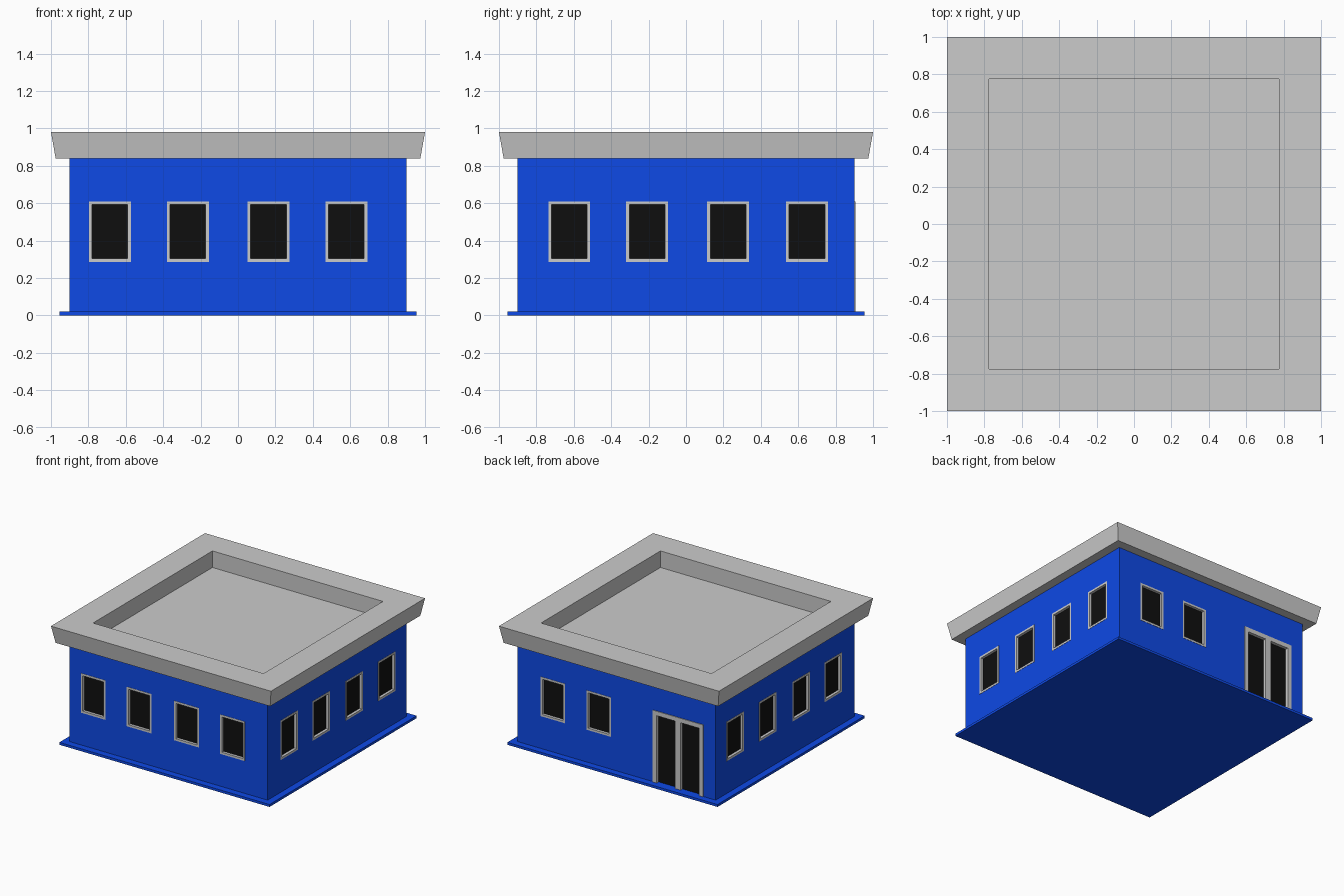
import bpy, bmesh
from math import radians
from mathutils import Matrix

if "Cube" in bpy.data.objects:
    bpy.data.objects.remove(bpy.data.objects["Cube"])

def material(name, color):
    m = bpy.data.materials.new(name)
    m.diffuse_color = (*color, 1)
    m.use_nodes = True
    m.node_tree.nodes["Principled BSDF"].inputs["Base Color"].default_value = m.diffuse_color
    return m

BLUE = material("blue_paint", (0.0044, 0.067, 0.79))
BLACK = material("dark_glass", (0.0048, 0.0048, 0.0048))

def loft(name, loops, matrix=Matrix(), mat=None, ring=False):
    """Bridge rectangles (half width, half height, level); cap the ends or close into a ring."""
    bm = bmesh.new()
    rows = [[bm.verts.new((sx * w, sy * h, d))
             for sx, sy in ((-1, -1), (1, -1), (1, 1), (-1, 1))] for w, h, d in loops]
    pairs = list(zip(rows, rows[1:]))
    if ring:
        pairs.append((rows[-1], rows[0]))
    else:
        bm.faces.new(rows[0][::-1])
        bm.faces.new(rows[-1])
    for a, b in pairs:
        for i in range(4):
            j = (i + 1) % 4
            bm.faces.new((a[i], a[j], b[j], b[i]))
    bm.transform(matrix)
    bmesh.ops.recalc_face_normals(bm, faces=bm.faces)
    me = bpy.data.meshes.new(name)
    bm.to_mesh(me)
    bm.free()
    ob = bpy.data.objects.new(name, me)
    bpy.context.collection.objects.link(ob)
    if mat:
        me.materials.append(mat)
    return ob

WALL = 0.9

def on_wall(angle, x, z):
    """Local x across the wall, y up, z outward from the wall face."""
    return (Matrix.Rotation(radians(angle), 4, 'Z') @ Matrix.Translation((x, -WALL, z))
            @ Matrix.Rotation(radians(90), 4, 'X'))

# Base slab, walls and flared roof with a sunken deck just above the wall tops
loft("base_slab", [(0.955, 0.955, 0), (0.955, 0.955, 0.02)], mat=BLUE)
walls = loft("walls", [(WALL, WALL, 0.02), (WALL, WALL, 0.84)], mat=BLUE)
loft("roof", [(s, s, z) for s, z in ((0.88, 0.82), (0.88, 0.84), (0.975, 0.84),
                                     (1.0, 0.98), (0.775, 0.98), (0.775, 0.844))])

def cut(w, h, matrix):
    cutter = loft("cutter", [(w, h, -0.04), (w, h, 0.05)], matrix)
    cutter.hide_render = True
    mod = walls.modifiers.new("opening", 'BOOLEAN')
    mod.operation, mod.solver, mod.object = 'DIFFERENCE', 'EXACT', cutter
    bpy.context.view_layer.objects.active = walls
    bpy.ops.object.modifier_apply(modifier=mod.name)
    bpy.data.objects.remove(cutter)

def window(side, angle, x):
    w, h, t, out = 0.112, 0.162, 0.017, 0.002
    m = on_wall(angle, x, 0.448)
    cut(w, h, m)
    loft(side + "_window_frame", [(w, h, -0.04), (w, h, out),
                                  (w - t, h - t, out), (w - t, h - t, -0.04)], m, ring=True)
    loft(side + "_window_glass", [(w - t, h - t, -0.04), (w - t, h - t, -0.02)], m, BLACK)

# Windows on all four walls
ends = (-0.685, -0.268, 0.163, 0.58)
sides = (-0.624, -0.208, 0.225, 0.647)
for side, angle, spots in (("front", 0, ends), ("right", 90, sides),
                           ("back", 180, (-0.58, -0.163)),
                           ("left", 270, [-y for y in sides])):
    for x in spots:
        window(side, angle, x)

# Double door in the back wall
DOOR_X, DOOR_W, TOP = 0.56, 0.228, 0.61

def door_part(name, x, z, w, h, back, front, mat=None):
    loft(name, [(w, h, back), (w, h, front)], on_wall(180, DOOR_X + x, z), mat)

cut(DOOR_W, 0.31, on_wall(180, DOOR_X, 0.30))
mid, half = (0.02 + TOP) / 2, (TOP - 0.02) / 2
for name, x, w in (("door_left_jamb", -0.21, 0.018), ("door_mullion", 0, 0.025),
                   ("door_right_jamb", 0.21, 0.018)):
    door_part(name, x, mid - 0.018, w, half - 0.018, -0.04, 0.006)
door_part("door_header", 0, TOP - 0.018, DOOR_W, 0.018, -0.04, 0.006)
for name, x in (("door_left_glass", -0.1085), ("door_right_glass", 0.1085)):
    door_part(name, x, mid - 0.018, 0.0835, half - 0.018, -0.04, -0.02, BLACK)
